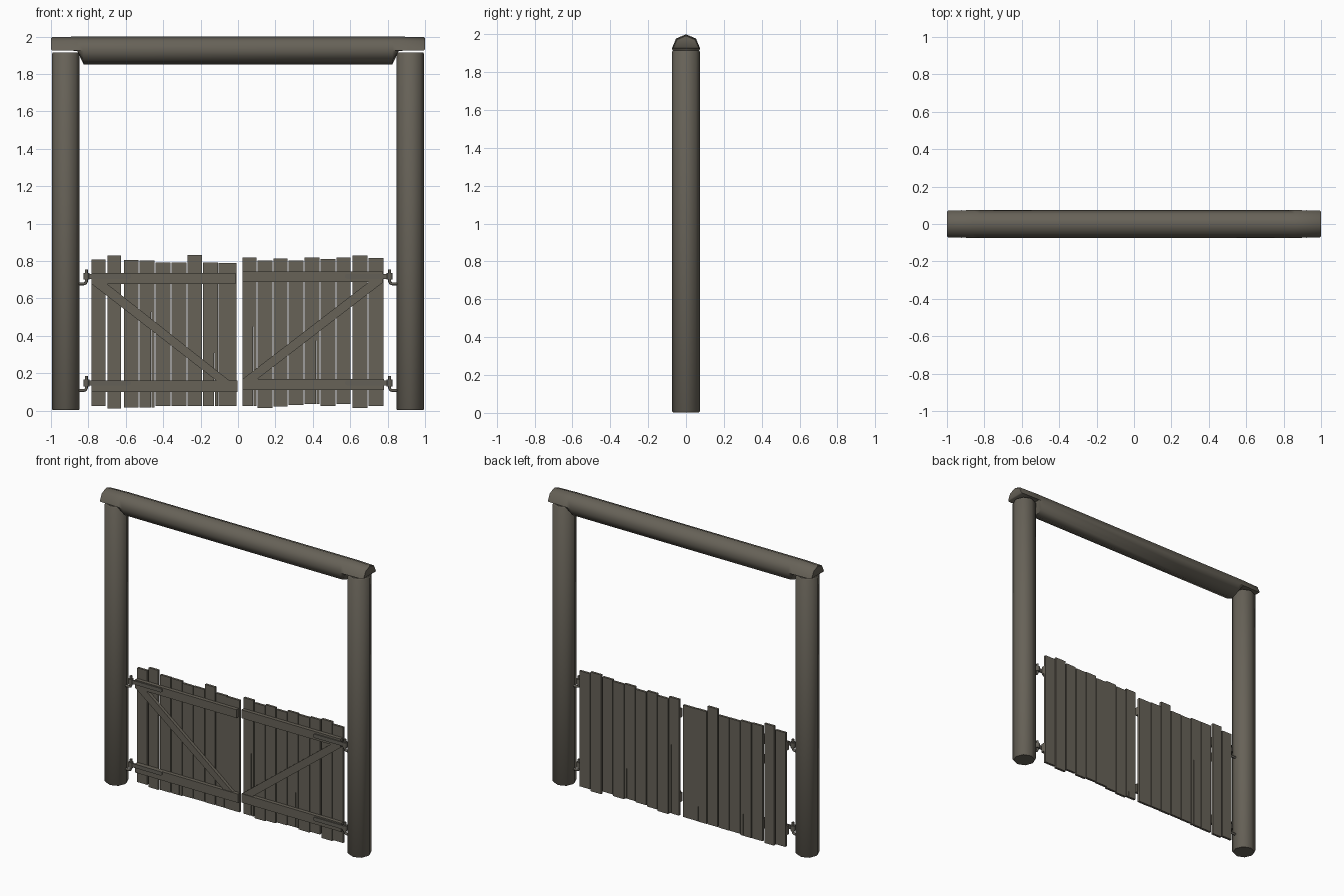
import bpy, bmesh, math
from mathutils import Vector

if "Cube" in bpy.data.objects:
    bpy.data.objects.remove(bpy.data.objects["Cube"])

wood = bpy.data.materials.new("weathered_wood")
wood.diffuse_color = (0.135, 0.122, 0.097, 1)
wood.use_nodes = True
wood.node_tree.nodes["Principled BSDF"].inputs["Base Color"].default_value = wood.diffuse_color
iron = bpy.data.materials.new("dull_iron")
iron.diffuse_color = (0.125, 0.116, 0.096, 1)
iron.use_nodes = True
iron.node_tree.nodes["Principled BSDF"].inputs["Base Color"].default_value = iron.diffuse_color


def finish(bm, name, mat, smooth=False):
    bmesh.ops.recalc_face_normals(bm, faces=bm.faces)
    me = bpy.data.meshes.new(name)
    bm.to_mesh(me)
    bm.free()
    me.materials.append(mat)
    ob = bpy.data.objects.new(name, me)
    bpy.context.collection.objects.link(ob)
    if smooth:
        bpy.ops.object.select_all(action='DESELECT')
        ob.select_set(True)
        bpy.context.view_layer.objects.active = ob
        bpy.ops.object.shade_smooth_by_angle(angle=math.radians(50))
    return ob


def loft(name, rings, mat):
    """Skin a list of equal-sized point rings and cap both ends."""
    bm = bmesh.new()
    vs = [[bm.verts.new(p) for p in r] for r in rings]
    n = len(vs[0])
    for a, b in zip(vs, vs[1:]):
        for i in range(n):
            j = (i + 1) % n
            bm.faces.new((a[i], a[j], b[j], b[i]))
    bm.faces.new(vs[0])
    bm.faces.new(vs[-1])
    return finish(bm, name, mat, True)


def slab(name, pts, y0, y1, mat):
    """Extrude an (x, z) outline from y0 to y1."""
    bm = bmesh.new()
    f = bm.faces.new([bm.verts.new((x, y0, z)) for x, z in pts])
    g = bmesh.ops.extrude_face_region(bm, geom=[f])["geom"]
    bmesh.ops.translate(bm, vec=(0, y1 - y0, 0),
                        verts=[v for v in g if isinstance(v, bmesh.types.BMVert)])
    return finish(bm, name, mat)


def rect(x0, x1, z0, z1):
    return [(x0, z0), (x1, z0), (x1, z1), (x0, z1)]


def octagon(r):
    return [(r * math.cos(i * math.pi / 4), r * math.sin(i * math.pi / 4)) for i in range(8)]


R = 0.0745

# round posts with softened ends
for side, label in ((-1, "left"), (1, "right")):
    loft(label + "_post",
         [[(side * 0.921 + x, y, z) for x, y in octagon(r)]
          for z, r in ((0.003, R - 0.006), (0.010, R), (1.908, R), (1.915, R - 0.006))], wood)

# top beam, its underside cut away over the posts
rings = []
for x, r, cut in ((-1, 0.066, 1.932), (-0.994, 0.071, 1.926), (-0.86, R, 1.924), (-0.825, R, 0),
                  (0.825, R, 0), (0.86, R, 1.924), (0.994, 0.071, 1.926), (1, 0.066, 1.932)):
    rings.append([(x, y, max(1.9255 + z, cut)) for y, z in octagon(r)])
loft("top_beam", rings, wood)

# gate planks: (left, right, bottom, top, split height or 0)
left_planks = [(-.783, -.708, .025, .807, 0), (-.697, -.625, .012, .830, 0),
               (-.610, -.531, .018, .806, 0), (-.526, -.446, .018, .803, .58),
               (-.441, -.361, .024, .793, 0), (-.356, -.276, .024, .793, 0),
               (-.270, -.193, .024, .831, 0), (-.187, -.108, .024, .793, .58),
               (-.105, -.008, .024, .790, 0)]
right_planks = [(.024, .100, .024, .819, .58), (.104, .185, .014, .803, 0),
                (.189, .265, .022, .814, 0), (.270, .351, .030, .803, 0),
                (.355, .436, .035, .818, .45), (.440, .521, .026, .812, 0),
                (.526, .602, .035, .820, 0), (.612, .693, .014, .830, 0),
                (.698, .778, .024, .815, 0)]
for label, planks in (("left", left_planks), ("right", right_planks)):
    for i, (x0, x1, z0, z1, split) in enumerate(planks):
        pts = rect(x0, x1, z0, z1)
        if split:
            s = x1 - 0.018
            pts[1:1] = [(s - .002, z0), (s, split), (s + .002, z0)]
        shift = 0.002 * (i % 2)
        slab(f"{label}_plank_{i + 1}", pts, 0.027 + shift, 0.043 + shift, wood)

# rails and diagonal braces in front of the planks
for name, x0, x1, z0, z1 in (("left_upper_rail", -.783, -.013, .678, .735),
                             ("left_lower_rail", -.783, -.003, .100, .160),
                             ("right_upper_rail", .024, .775, .688, .745),
                             ("right_lower_rail", .024, .780, .110, .170)):
    slab(name, rect(x0, x1, z0, z1), 0.002, 0.028, wood)
slab("left_brace", [(-.783, .678), (-.115, .160), (-.045, .160), (-.700, .678)], 0.006, 0.028, wood)
slab("right_brace", [(.778, .688), (.105, .170), (.026, .170), (.700, .688)], 0.006, 0.028, wood)

# hinges: strap, barrel and bent pin driven into the post
for side, label in ((-1, "left"), (1, "right")):
    for z, level in ((0.718, "upper"), (0.148, "lower")):
        name = f"{label}_{level}_hinge"
        tip = [(side * (0.585 - 0.013 * math.cos(a)), z + 0.013 * math.sin(a))
               for a in (math.radians(d) for d in range(90, -91, -30))]
        slab(name + "_strap", [(side * 0.815, z + 0.013)] + tip + [(side * 0.815, z - 0.013)],
             -0.006, 0.003, iron)
        cx = side * 0.811
        loft(name + "_barrel", [[(cx + x, y, h) for x, y in octagon(0.016)]
                                for h in (z - 0.018, z + 0.018)], iron)
        # pin sweeps out of the post and turns upward
        path = [(0.865, z - 0.040), (0.825, z - 0.040), (0.815, z - 0.037),
                (0.811, z - 0.028), (0.811, z + 0.038)]
        rings = []
        for i, (px, pz) in enumerate(path):
            a, b = path[max(i - 1, 0)], path[min(i + 1, len(path) - 1)]
            t = Vector((side * (b[0] - a[0]), 0, b[1] - a[1])).normalized()
            u = Vector((0, 1, 0))
            w = t.cross(u)
            c = Vector((side * px, 0, pz))
            rings.append([c + u * p + w * q for p, q in octagon(0.008)])
        loft(name + "_pin", rings, iron)
